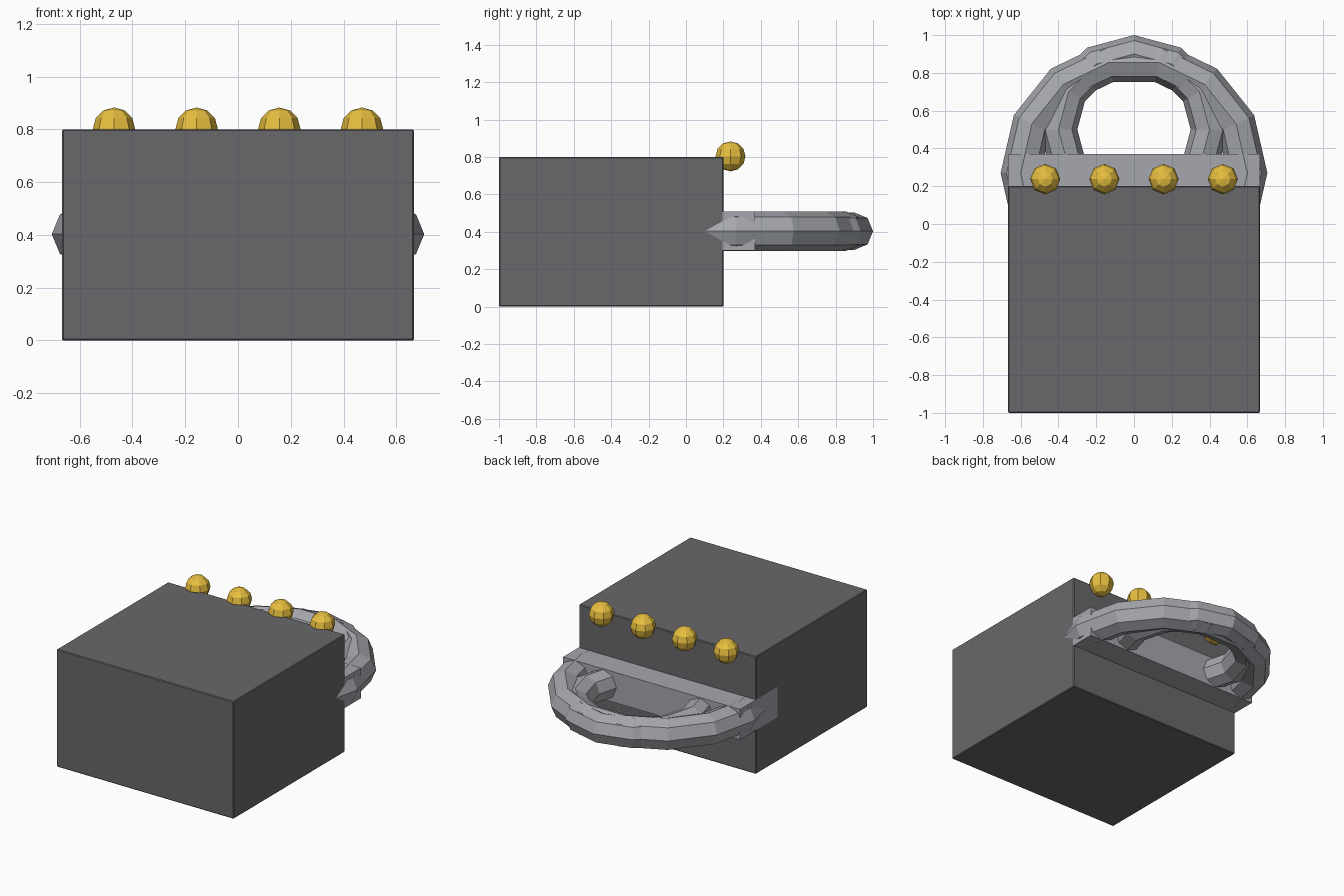
import bpy

if "Cube" in bpy.data.objects:
    bpy.data.objects.remove(bpy.data.objects["Cube"])


def material(name, color):
    m = bpy.data.materials.new(name)
    m.diffuse_color = (*color, 1)
    m.use_nodes = True
    m.node_tree.nodes["Principled BSDF"].inputs["Base Color"].default_value = m.diffuse_color
    return m


dark = material("dark_metal", (0.14, 0.14, 0.15))
steel = material("steel", (0.38, 0.39, 0.42))
gold = material("gold", (0.80, 0.52, 0.05))


def finish(name, mat):
    ob = bpy.context.object
    ob.name = name
    ob.data.materials.append(mat)
    return ob


def box(name, lo, hi, mat):
    centre = [(a + b) / 2 for a, b in zip(lo, hi)]
    bpy.ops.mesh.primitive_cube_add(size=1, location=centre)
    bpy.context.object.scale = [b - a for a, b in zip(lo, hi)]
    bpy.ops.object.transform_apply(location=False, rotation=False, scale=True)
    return finish(name, mat)


def ring(name, y, major, minor, segments):
    bpy.ops.mesh.primitive_torus_add(
        location=(0, y, 0.403), major_radius=major, minor_radius=minor,
        major_segments=segments, minor_segments=8)
    return finish(name, steel)


# Main block with a hairline bevel
body = box("body", (-0.667, -1, 0), (0.667, 0.2, 0.8), dark)
bevel = body.modifiers.new("edge", "BEVEL")
bevel.width = 0.005
bevel.segments = 1

# Crossbar behind the block
box("crossbar", (-0.667, -0.03, 0.3), (0.667, 0.37, 0.507), steel)

# Two overlapping rings forming the shackle, partly sunk in the block
ring("outer_ring", 0.27, 0.6, 0.106, 14)
ring("inner_ring", 0.5, 0.4, 0.1, 12)

# Row of studs along the top back edge
for i in range(4):
    bpy.ops.mesh.primitive_uv_sphere_add(
        segments=8, ring_count=6, radius=0.08,
        location=(-0.47 + i * 0.3133, 0.238, 0.803))
    finish(f"stud_{i + 1}", gold)
